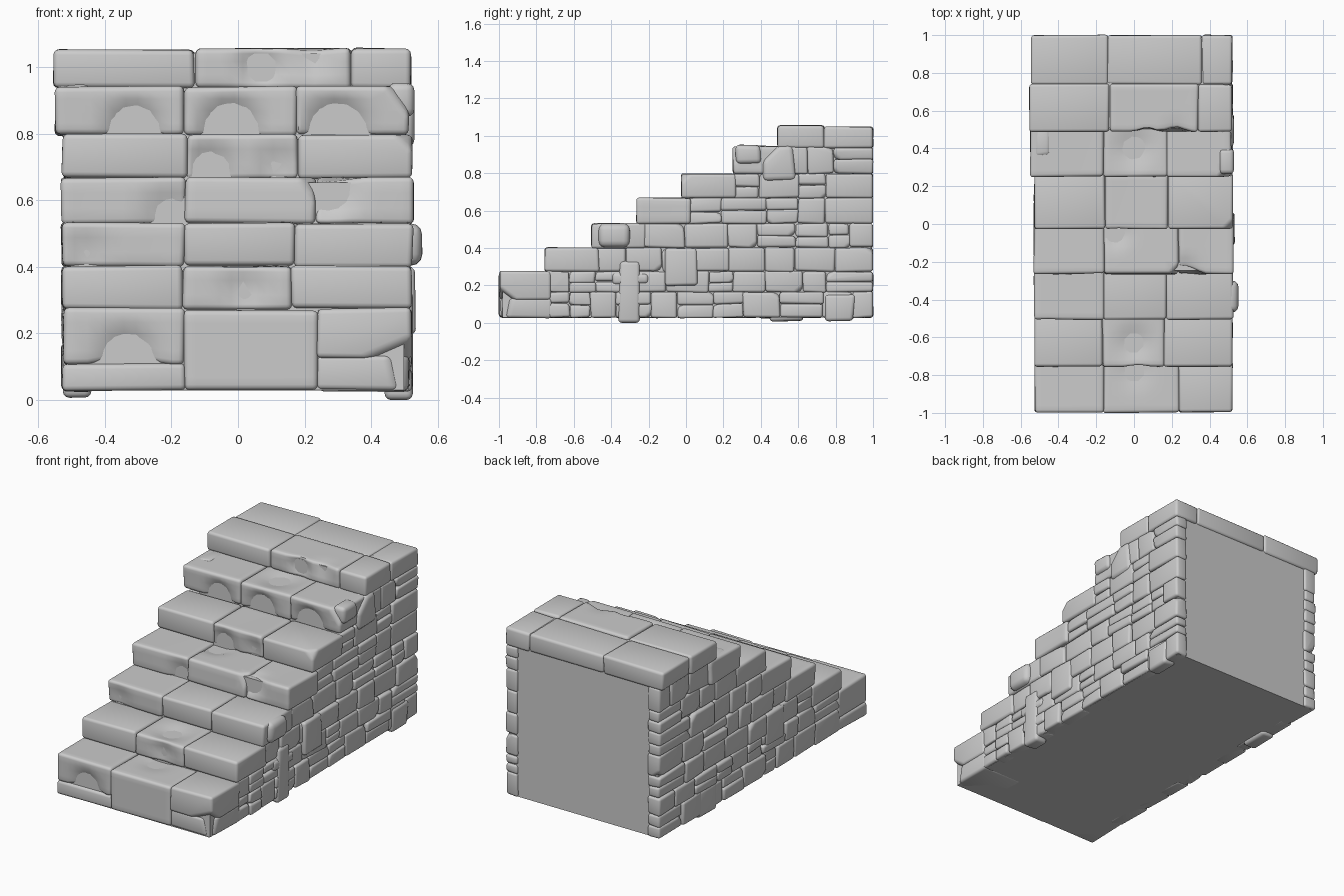
import bpy, bmesh, random
from mathutils import Vector

if "Cube" in bpy.data.objects:
    bpy.data.objects.remove(bpy.data.objects["Cube"])

random.seed(7)
FRONT = [-1.0, -0.755, -0.505, -0.265, -0.025, 0.25, 0.49]
TOP = [0.275, 0.402, 0.532, 0.668, 0.797, 0.94, 1.055]
BASE = 0.028


def finish(name, bm):
    me = bpy.data.meshes.new(name)
    bm.to_mesh(me)
    bm.free()
    ob = bpy.data.objects.new(name, me)
    bpy.context.collection.objects.link(ob)
    bpy.ops.object.select_all(action='DESELECT')
    bpy.context.view_layer.objects.active = ob
    ob.select_set(True)
    bpy.ops.object.shade_smooth_by_angle(angle=0.75)
    return ob


# one worn stone: box, optional corner chips, rounded edges, optional dents
def stone(bm, lo, hi, jit=(0.004, 0.004, 0.004), bevel=0.016, chips=(), dents=()):
    t = bmesh.new()
    bmesh.ops.create_cube(t, size=1)
    lo, hi = Vector(lo), Vector(hi)
    c, s = (lo + hi) / 2, hi - lo
    for v in t.verts:
        v.co = Vector([c[i] + v.co[i] * s[i] + random.uniform(-jit[i], jit[i]) for i in range(3)])
    for point, normal in chips:
        r = bmesh.ops.bisect_plane(t, geom=t.verts[:] + t.edges[:] + t.faces[:], plane_co=point,
                                   plane_no=Vector(normal).normalized(), clear_outer=True)
        cut = [e for e in r['geom_cut'] if isinstance(e, bmesh.types.BMEdge)]
        if cut:
            bmesh.ops.holes_fill(t, edges=cut, sides=0)
    bmesh.ops.recalc_face_normals(t, faces=t.faces[:])
    bmesh.ops.bevel(t, geom=t.edges[:], offset=min(bevel, min(s) * 0.3), segments=3,
                    profile=0.5, affect='EDGES', clamp_overlap=True)
    if dents:
        for ax in range(3):
            n = max(2, int(s[ax] / 0.035))
            no = Vector((0, 0, 0))
            no[ax] = 1
            for k in range(1, n):
                p = lo.copy()
                p[ax] += s[ax] * k / n
                bmesh.ops.bisect_plane(t, geom=t.verts[:] + t.edges[:] + t.faces[:],
                                       plane_co=p, plane_no=no)
        for point, radius, push in dents:
            for v in t.verts:
                d = (v.co - Vector(point)).length / radius
                if d < 1:
                    v.co += Vector(push) * (1 - d) ** 1.3
    me = bpy.data.meshes.new("tmp")
    t.to_mesh(me)
    t.free()
    bm.from_mesh(me)
    bpy.data.meshes.remove(me)


# solid core following the stair profile, set just behind the stones
prof = [(-0.985, BASE)]
for i, (y, z) in enumerate(zip(FRONT, TOP)):
    prof += [(y + 0.018, (TOP[i - 1] if i else 0.045) - 0.015), (y + 0.018, z - 0.015)]
prof += [(0.988, TOP[-1] - 0.015), (0.988, BASE)]
bm = bmesh.new()
face = bm.faces.new([bm.verts.new((-0.503, y, z)) for y, z in prof])
ext = bmesh.ops.extrude_face_region(bm, geom=[face])
for v in ext['geom']:
    if isinstance(v, bmesh.types.BMVert):
        v.co.x = 0.498
bmesh.ops.recalc_face_normals(bm, faces=bm.faces[:])
finish("stair_core", bm)

# tread blocks: seams across each step, with dents and chips per (step, block)
SEAMS = [(-0.165, 0.24), (-0.165, 0.16), (-0.16, 0.17), (-0.16, 0.235),
         (-0.155, 0.18), (-0.16, 0.175), (-0.13, 0.34)]
LEFT = [-0.525, -0.525, -0.527, -0.53, -0.528, -0.548, -0.552]
RIGHT = [0.52, 0.52, 0.525, 0.525, 0.522, 0.515, 0.52]
DENTS = {
    (1, 1): [((0, -0.63, 0.40), 0.13, (0, 0, -0.03)), ((0.02, -0.755, 0.33), 0.1, (0, 0.03, 0))],
    (2, 0): [((-0.45, -0.505, 0.44), 0.1, (0, 0.02, 0))],
    (3, 0): [((-0.2, -0.265, 0.55), 0.12, (0, 0.04, 0))],
    (3, 1): [((-0.1, -0.05, 0.668), 0.11, (0, 0, -0.03))],
    (3, 2): [((0.27, -0.265, 0.64), 0.12, (0, 0.05, -0.02))],
    (4, 1): [((-0.08, -0.025, 0.69), 0.11, (0, 0.05, 0)), ((0.12, -0.025, 0.7), 0.1, (0, 0.03, 0))],
    (5, 0): [((-0.31, 0.25, 0.81), 0.11, (0, 0.07, 0))],
    (5, 1): [((-0.02, 0.25, 0.81), 0.12, (0, 0.08, 0)), ((0, 0.4, 0.94), 0.14, (0, 0, -0.03))],
    (5, 2): [((0.3, 0.25, 0.81), 0.12, (0, 0.08, 0))],
    (6, 1): [((0.07, 0.49, 1.0), 0.09, (0, 0.05, 0)), ((0.22, 0.49, 1.04), 0.1, (0, 0.03, -0.01))],
}
CHIPS = {
    (3, 1): [((0.2, -0.265, 0.64), (1, -1, 0.6))],
    (4, 2): [((0.5, -0.025, 0.77), (1, -1, 1))],
    (5, 2): [((0.49, 0.25, 0.88), (1, -0.8, 0.7))],
}
for i in range(1, 7):
    bm = bmesh.new()
    xs = [LEFT[i], *SEAMS[i], RIGHT[i]]
    depth = 0.29 if i < 6 else 0.25
    for b in range(3):
        stone(bm, (xs[b], FRONT[i], TOP[i - 1] - 0.002), (xs[b + 1], FRONT[i] + depth, TOP[i]),
              chips=CHIPS.get((i, b), ()), dents=DENTS.get((i, b), ()))
    finish("step_%d" % (i + 1), bm)

# bottom step: split left block, long middle block, broken right corner
bm = bmesh.new()
stone(bm, (-0.525, -0.995, BASE), (-0.16, -0.72, 0.108))
stone(bm, (-0.525, -1.0, 0.105), (-0.16, -0.72, TOP[0]),
      dents=[((-0.33, -1.0, 0.115), 0.13, (0, 0.05, 0.03))])
stone(bm, (-0.162, -0.998, BASE), (0.24, -0.72, TOP[0] - 0.003),
      dents=[((0.0, -0.78, 0.272), 0.13, (0, 0, -0.02))])
stone(bm, (0.238, -0.998, 0.125), (0.52, -0.72, TOP[0]),
      chips=[((0.38, -1.0, 0.13), (0.35, -0.6, -0.8))])
stone(bm, (0.238, -0.99, BASE), (0.515, -0.72, 0.135),
      chips=[((0.46, -0.99, 0.08), (1, -1, 0.2))])
finish("bottom_step", bm)

# rear half of the top landing
bm = bmesh.new()
for x0, x1 in ((-0.545, -0.14), (-0.142, 0.36), (0.358, 0.52)):
    stone(bm, (x0, 0.738, 0.935), (x1, 1.0, 1.048))
finish("top_landing", bm)


# masonry on a side: rows behind each tread, random lengths, some split in two
def wall(name, side, face):
    bm = bmesh.new()
    rows = [(FRONT[0] + 0.26, BASE, 0.165), (FRONT[0] + 0.26, 0.163, TOP[0])]
    rows += [(FRONT[i] + 0.275, TOP[i - 1], TOP[i]) for i in range(1, 6)]
    for y, z0, z1 in rows:
        while y < 0.995:
            w = random.uniform(0.11, 0.24)
            if y + w > 0.9:
                w = 1.0 - y
            zs = [z0, z1]
            if random.random() < 0.33:
                zs = [z0, z0 + (z1 - z0) * random.uniform(0.42, 0.58), z1]
            for a, b in zip(zs, zs[1:]):
                out = face + random.uniform(-0.007, 0.005)
                x0, x1 = sorted((side * 0.44, side * out))
                chips = []
                if random.random() < 0.4:
                    sy, sz = random.choice((-1, 1)), random.choice((-1, 1))
                    py = y + w * (0.5 + sy * 0.36)
                    pz = (a + b) / 2 + sz * (b - a) * 0.4
                    chips = [((side * out, py, pz), (side * 0.8, sy * 0.8, sz))]
                end = 1.0 if y + w > 0.995 else y + w
                stone(bm, (x0, y, a), (x1, end, b), (0.004, 0.006 if end < 1 else 0.002, 0.005),
                      0.014, chips)
            y += w
    return bm


bm = wall("right_wall", 1, 0.518)
# proud stones and fallen feet on the right
stone(bm, (0.44, -0.47, 0.402), (0.555, -0.30, 0.53), bevel=0.035)
stone(bm, (0.44, -0.36, 0.0), (0.525, -0.25, 0.33), (0, 0.012, 0), 0.02)
stone(bm, (0.44, -0.40, 0.20), (0.522, -0.20, 0.27), (0, 0.01, 0.01), 0.02)
stone(bm, (0.44, -0.11, 0.20), (0.53, 0.06, 0.40))
stone(bm, (0.44, 0.74, 0.012), (0.522, 0.9, 0.15), (0, 0.01, 0.005), 0.02)
stone(bm, (0.44, 0.40, 0.76), (0.53, 0.58, 0.945), (0, 0.015, 0.005), 0.03,
      chips=[((0.5, 0.42, 0.88), (0.2, -1, 1))])
stone(bm, (0.45, 0.27, 0.85), (0.53, 0.40, 0.95), (0, 0.01, 0.005), 0.025)
finish("right_wall", bm)

bm = wall("left_wall", -1, 0.524)
stone(bm, (-0.53, 0.35, 0.78), (-0.44, 0.52, 0.945), (0, 0.012, 0.004), 0.025)
stone(bm, (-0.53, -0.2, 0.2), (-0.44, -0.02, 0.4))
stone(bm, (-0.526, 0.45, 0.01), (-0.44, 0.62, 0.17), (0, 0.01, 0.004), 0.02)
finish("left_wall", bm)
